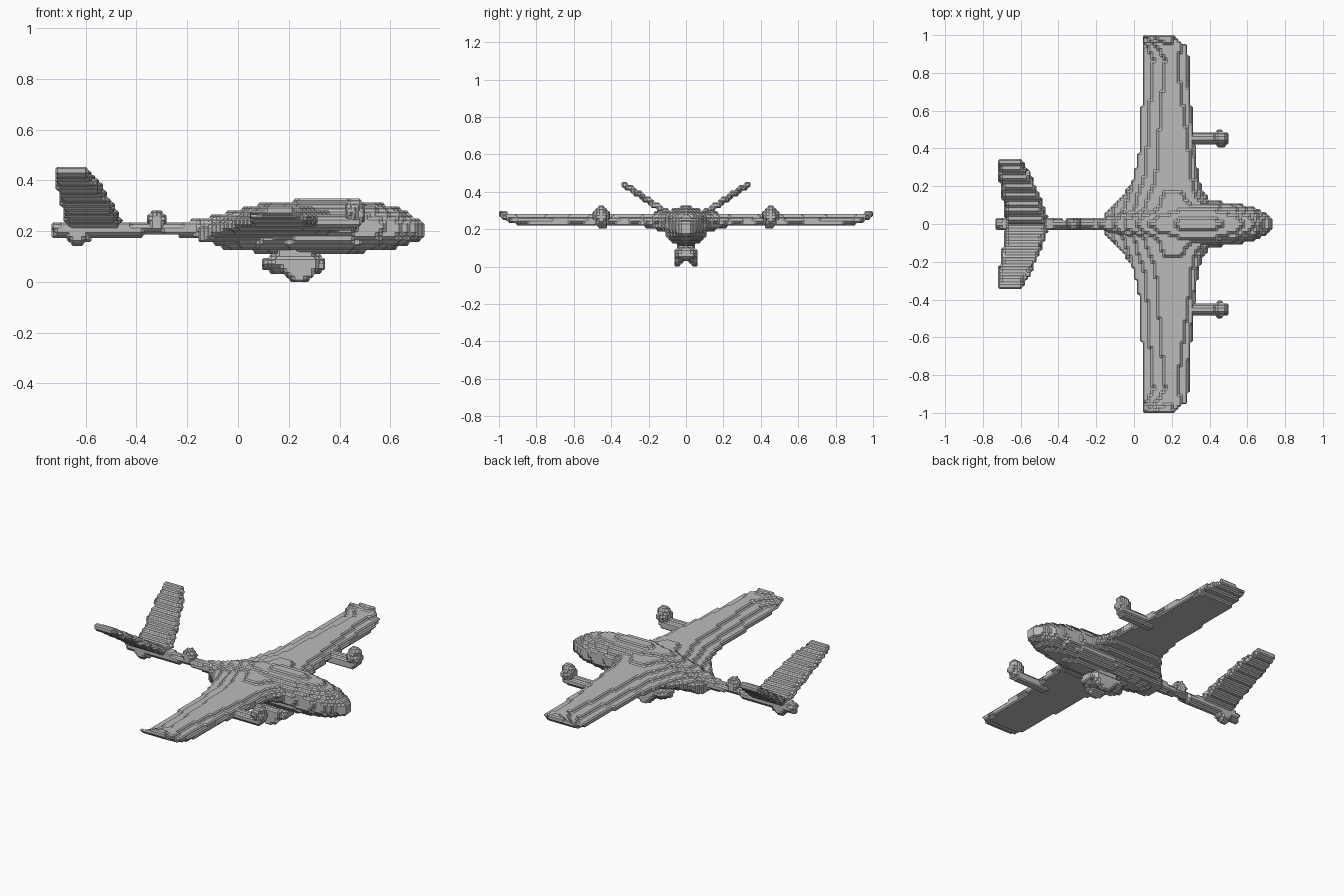
import bpy, bmesh
from math import sin, cos, tau, floor
from mathutils import Vector, Matrix
from mathutils.bvhtree import BVHTree

if "Cube" in bpy.data.objects:
    bpy.data.objects.remove(bpy.data.objects["Cube"])

CELL = 2 / 128
UP = Vector((0, 0, 1))

grey = bpy.data.materials.new("light_grey")
grey.use_nodes = True
COLOUR = (0.5, 0.5, 0.5, 1)
grey.diffuse_color = COLOUR
grey.node_tree.nodes["Principled BSDF"].inputs["Base Color"].default_value = COLOUR


def loft(rings):
    """Closed solid through a series of rings with equal point counts."""
    bm = bmesh.new()
    loops = [[bm.verts.new(p) for p in ring] for ring in rings]
    n = len(loops[0])
    for a, b in zip(loops, loops[1:]):
        for i in range(n):
            j = (i + 1) % n
            bm.faces.new((a[i], a[j], b[j], b[i]))
    bm.faces.new(loops[0])
    bm.faces.new(loops[-1])
    bmesh.ops.triangulate(bm, faces=bm.faces[:])
    return bm


def body(stations, y=0, sides=24):
    """Rounded body along x; station = x, half width, low z, widest z, high z."""
    rings = []
    for x, w, low, mid, high in stations:
        ring = []
        for k in range(sides):
            a = tau * (k + 0.5) / sides
            s = sin(a)
            ring.append((x, y + w * cos(a), mid + s * (high - mid if s > 0 else mid - low)))
        rings.append(ring)
    return loft(rings)


def blade(stations, profile):
    """Wing-like solid along y; station = y, rear x, front x, low z, high z."""
    return loft([[(r + (f - r) * u, y, lo + (hi - lo) * v) for u, v in profile]
                 for y, r, f, lo, hi in stations])


def ball(centre, radii):
    bm = bmesh.new()
    bmesh.ops.create_uvsphere(bm, u_segments=16, v_segments=10, radius=1,
                              matrix=Matrix.LocRotScale(Vector(centre), None, Vector(radii)))
    return bm


def filled_cells(bm):
    """Cells of the shared lattice whose centres lie inside the solid."""
    tree = BVHTree.FromBMesh(bm)
    lo = [floor(min(v.co[k] for v in bm.verts) / CELL) for k in range(3)]
    hi = [floor(max(v.co[k] for v in bm.verts) / CELL) + 1 for k in range(3)]
    cells = set()
    for i in range(lo[0], hi[0]):
        for j in range(lo[1], hi[1]):
            p = Vector(((i + 0.503) * CELL, (j + 0.502) * CELL, -1))
            heights = []
            while True:
                hit = tree.ray_cast(p, UP)[0]
                if hit is None:
                    break
                heights.append(hit.z)
                p = hit + UP * 1e-4
            for a, b in zip(heights[::2], heights[1::2]):
                cells.update((i, j, k) for k in range(lo[2], hi[2])
                             if a <= (k + 0.5) * CELL <= b)
    return cells


def add_part(name, *solids):
    """Turn solids into one stepped, chamfered block shell."""
    cells = set()
    for bm in solids:
        cells |= filled_cells(bm)
        bm.free()
    out = bmesh.new()
    corners = {}

    def corner(c):
        if c not in corners:
            corners[c] = out.verts.new([q * CELL for q in c])
        return corners[c]

    for cell in cells:
        for axis in range(3):
            for side in (0, 1):
                near = list(cell)
                near[axis] += 2 * side - 1
                if tuple(near) in cells:
                    continue
                quad = []
                for du, dv in ((0, 0), (1, 0), (1, 1), (0, 1)):
                    c = list(cell)
                    c[axis] += side
                    c[(axis + 1) % 3] += du
                    c[(axis + 2) % 3] += dv
                    quad.append(corner(tuple(c)))
                out.faces.new(quad if side else quad[::-1])
    mesh = bpy.data.meshes.new(name)
    out.to_mesh(mesh)
    out.free()
    mesh.materials.append(grey)
    ob = bpy.data.objects.new(name, mesh)
    bpy.context.collection.objects.link(ob)
    bevel = ob.modifiers.new("chamfer", 'BEVEL')
    bevel.width = CELL * 0.42
    bevel.segments = 1
    bevel.limit_method = 'ANGLE'


# Fuselage: domed top, narrower belly
add_part("fuselage", body([
    (-0.24, 0.025, 0.18, 0.205, 0.235), (-0.15, 0.04, 0.165, 0.21, 0.25),
    (-0.05, 0.075, 0.13, 0.215, 0.275), (0.08, 0.1, 0.115, 0.22, 0.305),
    (0.25, 0.125, 0.11, 0.22, 0.325), (0.42, 0.125, 0.11, 0.22, 0.325),
    (0.54, 0.11, 0.12, 0.215, 0.315), (0.64, 0.09, 0.135, 0.21, 0.29),
    (0.7, 0.06, 0.155, 0.205, 0.255), (0.736, 0.03, 0.175, 0.205, 0.235)]))

# Wing: flared roots, flat underside, slightly raised tips
half = [(0.06, -0.16, 0.47, 0.15, 0.3), (0.1, -0.11, 0.43, 0.175, 0.295),
        (0.16, -0.05, 0.375, 0.2, 0.29), (0.25, 0, 0.345, 0.215, 0.285),
        (0.4, 0.03, 0.325, 0.22, 0.285), (0.65, 0.04, 0.305, 0.22, 0.28),
        (0.87, 0.05, 0.295, 0.22, 0.275), (0.94, 0.05, 0.28, 0.232, 0.285),
        (1, 0.055, 0.22, 0.262, 0.3)]
airfoil = [(0, 0.4), (0.3, 0.8), (0.5, 1), (0.7, 1), (0.9, 0.8), (1, 0.5),
           (0.97, 0.1), (0.85, 0), (0.1, 0), (0, 0.05)]
add_part("wing", blade([(-s[0], *s[1:]) for s in half[::-1]] + half, airfoil))

# Tail boom with its collar ball and rear underside bulge
add_part("tail_boom", body([
    (-0.736, 0.022, 0.18, 0.205, 0.23), (-0.7, 0.032, 0.17, 0.205, 0.24),
    (-0.47, 0.032, 0.17, 0.205, 0.24), (-0.39, 0.028, 0.172, 0.205, 0.24),
    (-0.37, 0.024, 0.18, 0.205, 0.235), (-0.15, 0.028, 0.18, 0.205, 0.235)]))
add_part("boom_ball", ball((-0.32, 0, 0.24), (0.042, 0.038, 0.05)))
add_part("tail_bulge", ball((-0.63, 0, 0.185), (0.055, 0.035, 0.042)))

# Mirrored fins and wing pods
hexagon = [(0, 0.5), (0.1, 1), (0.85, 1), (1, 0.5), (0.9, 0), (0.1, 0)]
for label, s in (("left", 1), ("right", -1)):
    add_part(label + "_tail_fin", blade([
        (0, -0.68, -0.45, 0.195, 0.25), (s * 0.08, -0.69, -0.465, 0.245, 0.295),
        (s * 0.24, -0.72, -0.53, 0.36, 0.4), (s * 0.345, -0.727, -0.6, 0.425, 0.465)], hexagon))
    y = s * 0.453
    add_part(label + "_pod_arm", body([(x, 0.034, 0.202, 0.233, 0.265) for x in (0.25, 0.47)], y))
    add_part(label + "_pod_ball", ball((0.46, y, 0.268), (0.043, 0.043, 0.062)))

# Belly sensor turret: neck, housing and two lower side lobes
add_part("sensor_turret",
         body([(x, 0.05, 0.09, 0.12, 0.16) for x in (0.16, 0.29)]),
         body([(0.09, 0.03, 0.055, 0.07, 0.085), (0.14, 0.06, 0.035, 0.07, 0.11),
               (0.3, 0.065, 0.03, 0.07, 0.11), (0.35, 0.04, 0.045, 0.07, 0.095)]),
         *[ball((0.245, s * 0.042, 0.05), (0.07, 0.028, 0.052)) for s in (1, -1)])
